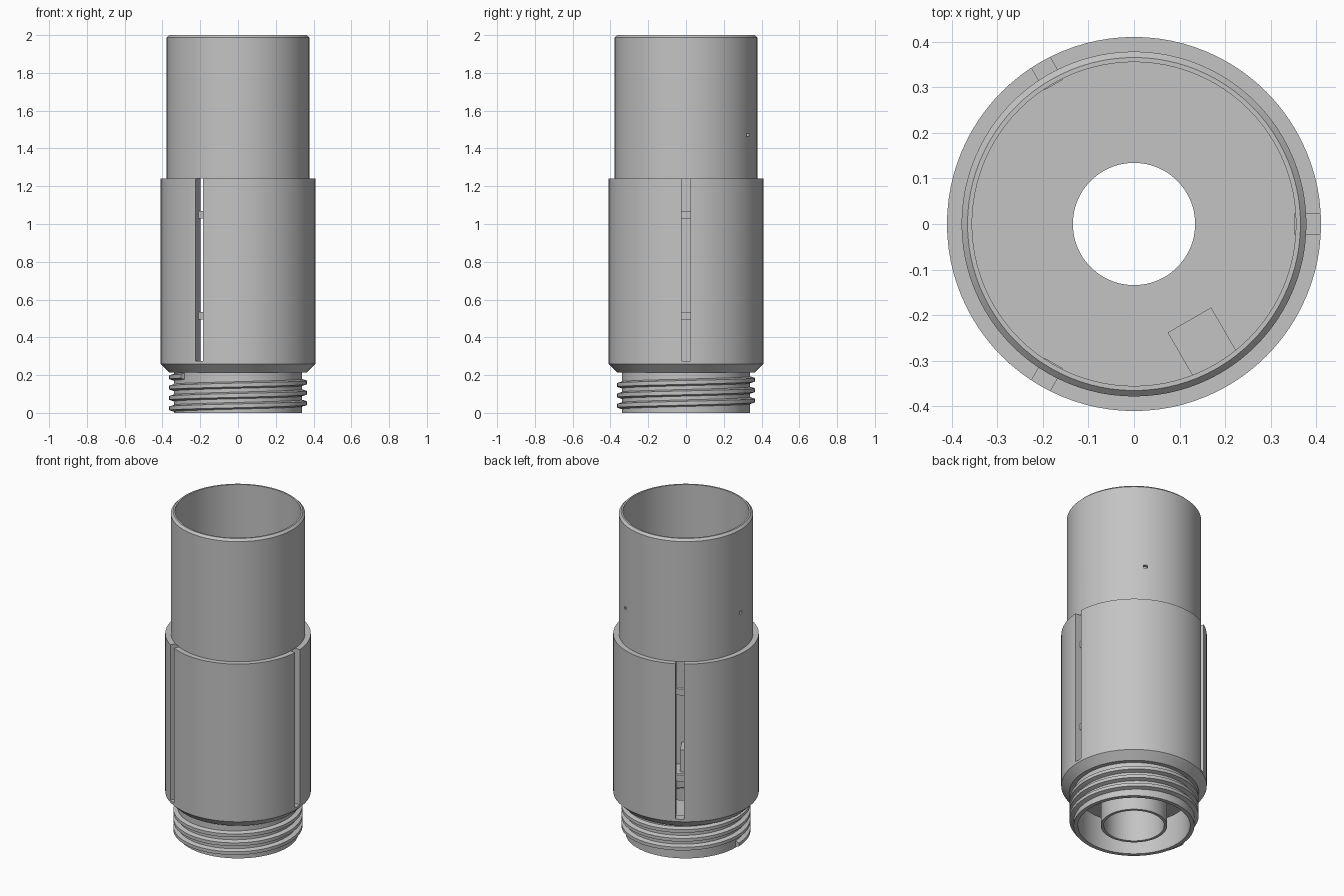
import bpy, bmesh
from math import sin, cos, pi, radians
from mathutils import Matrix

cube = bpy.data.objects.get("Cube")
if cube:
    bpy.data.objects.remove(cube, do_unlink=True)

grey = bpy.data.materials.new("plain grey")
grey.use_nodes = True
colour = (0.55, 0.55, 0.55, 1)
grey.diffuse_color = colour
grey.node_tree.nodes["Principled BSDF"].inputs["Base Color"].default_value = colour


def finish(name, bm):
    bmesh.ops.recalc_face_normals(bm, faces=bm.faces)
    mesh = bpy.data.meshes.new(name)
    bm.to_mesh(mesh)
    bm.free()
    mesh.materials.append(grey)
    obj = bpy.data.objects.new(name, mesh)
    bpy.context.collection.objects.link(obj)
    return obj


def smooth(obj):
    bpy.ops.object.select_all(action='DESELECT')
    obj.select_set(True)
    bpy.context.view_layer.objects.active = obj
    bpy.ops.object.shade_smooth_by_angle(angle=radians(25))


def lathe(name, profile, steps=96):
    """Revolve a closed (radius, height) outline around z."""
    bm = bmesh.new()
    rings = []
    for i in range(steps):
        a = 2 * pi * i / steps
        rings.append([bm.verts.new((r * cos(a), r * sin(a), z)) for r, z in profile])
    n = len(profile)
    for i in range(steps):
        a, b = rings[i], rings[(i + 1) % steps]
        for j in range(n):
            k = (j + 1) % n
            bm.faces.new((a[j], b[j], b[k], a[k]))
    return finish(name, bm)


def radial_boxes(name, angles, r0, r1, width, spans):
    """Boxes pointing outward at each angle, one for each height span."""
    bm = bmesh.new()
    for angle in angles:
        for z0, z1 in spans:
            place = (Matrix.Rotation(radians(angle), 4, 'Z')
                     @ Matrix.Translation(((r0 + r1) / 2, 0, (z0 + z1) / 2))
                     @ Matrix.Diagonal((r1 - r0, width, z1 - z0, 1)))
            bmesh.ops.create_cube(bm, size=1, matrix=place)
    return finish(name, bm)


def cut(obj, cutter):
    mod = obj.modifiers.new(cutter.name, 'BOOLEAN')
    mod.operation = 'DIFFERENCE'
    mod.solver = 'EXACT'
    mod.object = cutter
    bpy.context.view_layer.objects.active = obj
    obj.select_set(True)
    bpy.ops.object.modifier_apply(modifier=mod.name)
    bpy.data.objects.remove(cutter, do_unlink=True)


# Stepped hollow body: neck, chamfered sleeve, upper tube, floor and recess
body = lathe("body", [
    (0.316, 0), (0.34, 0), (0.34, 0.215), (0.365, 0.215), (0.41, 0.26),
    (0.41, 1.24), (0.378, 1.24), (0.378, 1.987), (0.365, 2), (0.355, 2),
    (0.355, 0.265), (0.134, 0.265), (0.134, 0.22), (0.17, 0.2), (0.17, 0),
    (0.187, 0), (0.187, 0.2), (0.316, 0.2)])

# Long slots in the sleeve and two small holes in the upper tube
slots = (0, 120, 240)
cut(body, radial_boxes("slot_cutter", slots, 0.3, 0.45, 0.047, [(0.275, 1.241)]))
cut(body, radial_boxes("hole_cutter", (60, 180), 0.3, 0.45, 0.024, [(1.462, 1.48)]))
smooth(body)

# Small bars bridging the slots and a block on the inner floor
radial_boxes("slot_bars", slots, 0.352, 0.376, 0.047, [(0.495, 0.535), (1.03, 1.07)])
radial_boxes("inner_block", [300], 0.243, 0.358, 0.11, [(0.26, 0.4)])


# Screw thread around the neck
def screw_thread(name, pitch, turns, start, steps=64):
    section = [(0.33, -0.021), (0.364, -0.010), (0.364, 0.010), (0.33, 0.021)]
    bm = bmesh.new()
    rows = []
    for i in range(int(turns * steps) + 1):
        a = pi + 2 * pi * i / steps
        z = start + pitch * i / steps
        rows.append([bm.verts.new((r * cos(a), r * sin(a), z + h)) for r, h in section])
    for a, b in zip(rows, rows[1:]):
        for j in range(4):
            k = (j + 1) % 4
            bm.faces.new((a[j], b[j], b[k], a[k]))
    bm.faces.new(rows[0])
    bm.faces.new(rows[-1])
    return finish(name, bm)


smooth(screw_thread("thread", 0.055, 3.1, 0.024))
